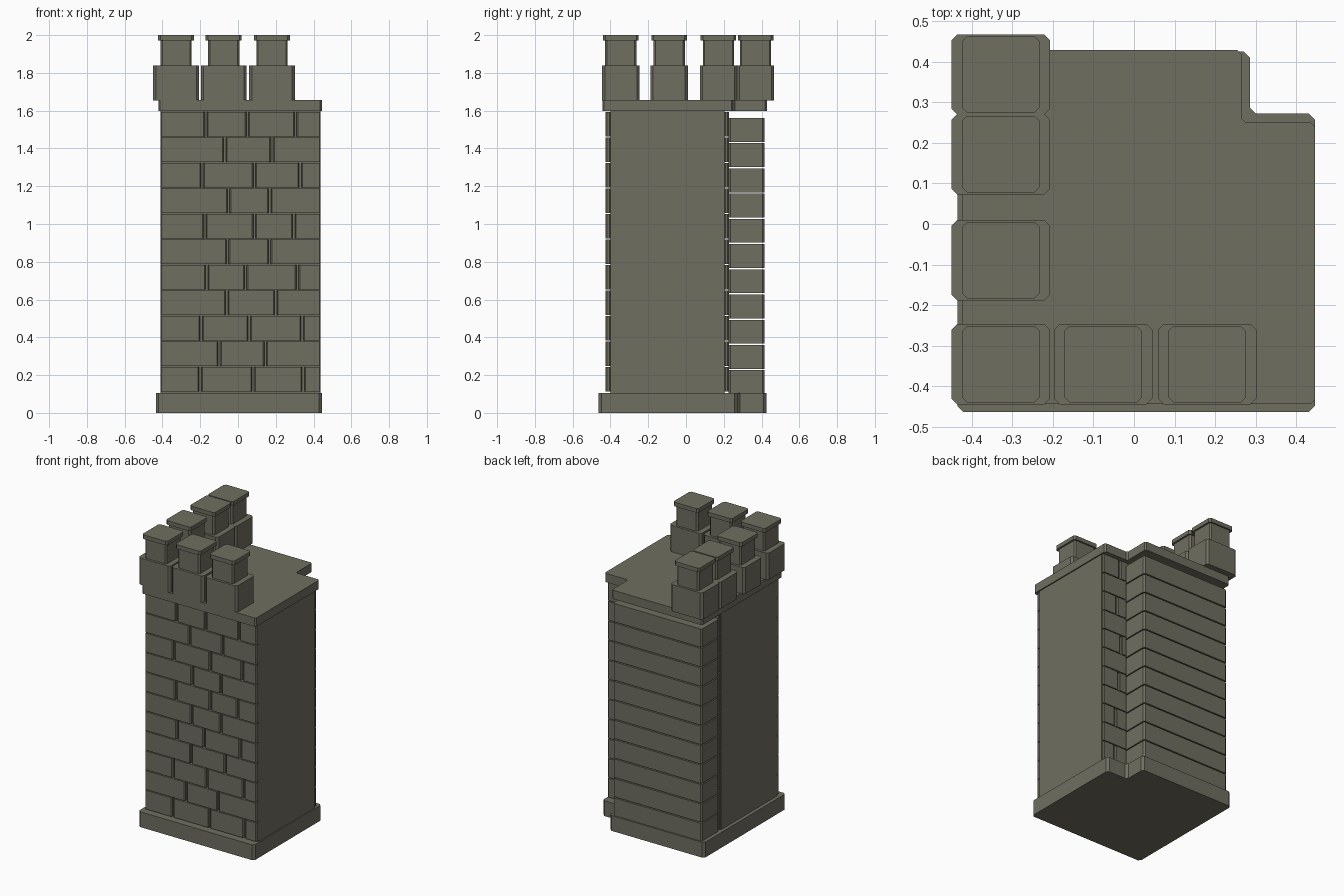
import bpy
import bmesh

cube = bpy.data.objects.get("Cube")
if cube:
    bpy.data.objects.remove(cube, do_unlink=True)

stone = bpy.data.materials.new("grey_brown_stone")
stone.use_nodes = True
COLOUR = (0.162, 0.156, 0.119, 1.0)
stone.diffuse_color = COLOUR
stone.node_tree.nodes["Principled BSDF"].inputs["Base Color"].default_value = COLOUR


def add_prism(bm, outline, z0, z1, chamfer=0.0):
    """Extrude a counter-clockwise outline upward and chamfer its upright edges."""
    part = bmesh.new()
    face = part.faces.new([part.verts.new((x, y, z0)) for x, y in outline])
    top = bmesh.ops.extrude_face_region(part, geom=[face])["geom"]
    for v in top:
        if isinstance(v, bmesh.types.BMVert):
            v.co.z = z1
    if chamfer:
        upright = [e for e in part.edges
                   if abs(e.verts[0].co.z - e.verts[1].co.z) > 1e-5]
        bmesh.ops.bevel(part, geom=upright, offset=chamfer, segments=1,
                        affect='EDGES', offset_type='WIDTH')
    bmesh.ops.recalc_face_normals(part, faces=part.faces[:])
    mesh = bpy.data.meshes.new("temp")
    part.to_mesh(mesh)
    part.free()
    bm.from_mesh(mesh)
    bpy.data.meshes.remove(mesh)


def rect(x0, x1, y0, y1):
    return [(x0, y0), (x1, y0), (x1, y1), (x0, y1)]


def notched(x0, x1, y0, y1, nx, ny):
    """Rectangle with the back corner on +x cut away."""
    return [(x0, y0), (x1, y0), (x1, ny), (nx, ny), (nx, y1), (x0, y1)]


def finish(bm, name):
    mesh = bpy.data.meshes.new(name)
    bm.to_mesh(mesh)
    bm.free()
    mesh.materials.append(stone)
    obj = bpy.data.objects.new(name, mesh)
    bpy.context.collection.objects.link(obj)
    return obj


def solid(name, outline, z0, z1, chamfer=0.0):
    bm = bmesh.new()
    add_prism(bm, outline, z0, z1, chamfer)
    return finish(bm, name)


# Plinth, smooth core and roof slab
LEFT, RIGHT = -0.41, 0.437
solid("plinth", notched(-0.435, 0.445, -0.463, 0.425, 0.285, 0.272), 0, 0.105, 0.03)
solid("wall_core", rect(LEFT, RIGHT, -0.40, 0.205), 0.1, 1.61)
solid("roof_slab", notched(-0.422, 0.445, -0.443, 0.428, 0.265, 0.25), 1.597, 1.657, 0.02)

# Staggered brick courses, bottom to top, given by their joint positions
JOINTS = [
    (-0.20, 0.08, 0.345), (-0.10, 0.145), (-0.195, 0.06, 0.34), (-0.06, 0.20),
    (-0.165, 0.04, 0.315), (-0.055, 0.167), (-0.175, 0.087, 0.295),
    (-0.05, 0.168), (-0.19, 0.087, 0.33), (-0.07, 0.18), (-0.17, 0.05, 0.305),
]
BOTTOM, PITCH, GAP = 0.11, 0.135, 0.006


def brick_face(name, y0, y1):
    bm = bmesh.new()
    for row, joints in enumerate(JOINTS):
        z = BOTTOM + row * PITCH
        ends = [LEFT - GAP, *joints, RIGHT + GAP]
        for a, b in zip(ends, ends[1:]):
            add_prism(bm, rect(a + GAP, b - GAP, y0, y1),
                      z + GAP / 2, z + PITCH - GAP / 2, 0.012)
    return finish(bm, name)


brick_face("front_bricks", -0.425, -0.398)
brick_face("back_bricks", 0.203, 0.227)

# Stacked slabs behind the core with open gaps
bm = bmesh.new()
for row in range(len(JOINTS)):
    z = 0.1 + row * 0.1335
    add_prism(bm, rect(LEFT, 0.265, 0.226, 0.415), z, z + 0.126, 0.02)
finish(bm, "back_slabs")

# Chimney pots: centre of foot, then centre of pot
POTS = [
    ("back_pot", -0.328, 0.368), ("inner_back_pot", -0.328, 0.172),
    ("middle_side_pot", -0.328, -0.089), ("corner_pot", -0.328, -0.345),
    ("middle_front_pot", -0.076, -0.345), ("end_front_pot", 0.18, -0.345),
]


def centred(x, y, hx, hy):
    return rect(x - hx, x + hx, y - hy, y + hy)


for name, x, y in POTS:
    bm = bmesh.new()
    add_prism(bm, centred(x, y, 0.121, 0.099), 1.655, 1.838, 0.028)
    add_prism(bm, centred(x, y, 0.083, 0.083), 1.836, 1.975, 0.02)
    add_prism(bm, centred(x, y, 0.095, 0.094), 1.972, 2.0, 0.024)
    finish(bm, name)
